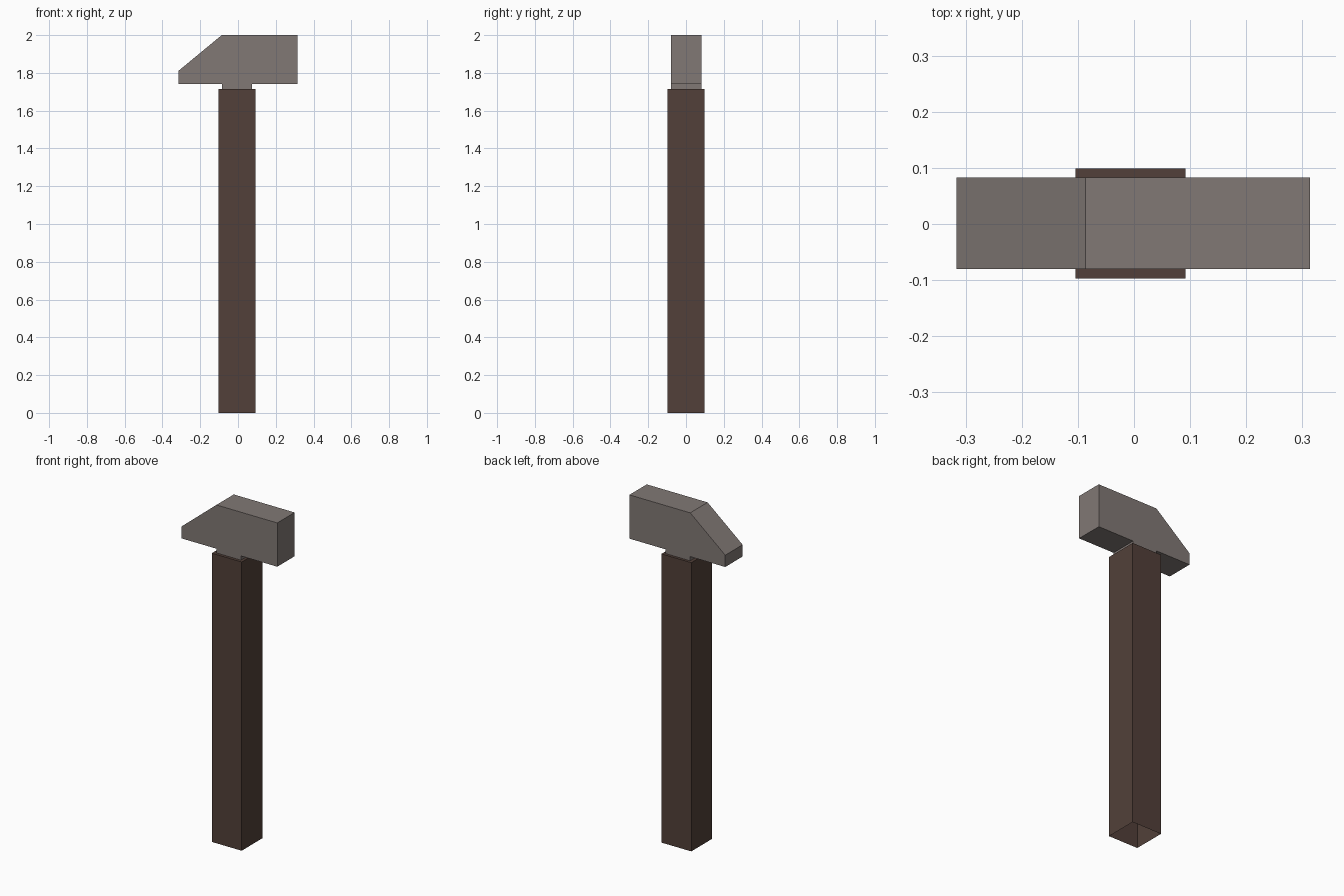
import bpy, bmesh
from mathutils import Vector

if "Cube" in bpy.data.objects:
    bpy.data.objects.remove(bpy.data.objects["Cube"])


def material(name, rgb):
    m = bpy.data.materials.new(name)
    m.diffuse_color = (*rgb, 1)
    m.use_nodes = True
    m.node_tree.nodes["Principled BSDF"].inputs["Base Color"].default_value = m.diffuse_color
    return m


def extruded(name, profile, y0, y1, mat, open_bottom=False):
    """Extrude an x-z profile from y0 to y1; optionally drop its lowest face."""
    bm = bmesh.new()
    face = bm.faces.new([bm.verts.new((x, y0, z)) for x, z in profile])
    ext = bmesh.ops.extrude_face_region(bm, geom=[face], use_keep_orig=True)
    moved = [v for v in ext["geom"] if isinstance(v, bmesh.types.BMVert)]
    bmesh.ops.translate(bm, verts=moved, vec=Vector((0, y1 - y0, 0)))
    bmesh.ops.recalc_face_normals(bm, faces=bm.faces[:])
    if open_bottom:
        low = min(bm.faces, key=lambda f: f.calc_center_median().z)
        bmesh.ops.delete(bm, geom=[low], context='FACES_ONLY')
    me = bpy.data.meshes.new(name)
    bm.to_mesh(me)
    bm.free()
    me.materials.append(mat)
    ob = bpy.data.objects.new(name, me)
    bpy.context.collection.objects.link(ob)
    return ob


wood = material("dark_wood", (0.084, 0.051, 0.041))
steel = material("steel", (0.22, 0.19, 0.178))

# Square handle, hollow and open at the bottom
extruded("handle", [(-0.104, 0), (0.092, 0), (0.092, 1.715), (-0.104, 1.715)],
         -0.097, 0.099, wood, open_bottom=True)

# Hammer head with sloped peen and short neck resting on the handle
extruded("hammer_head",
         [(-0.085, 1.715), (0.075, 1.715), (0.075, 1.74), (0.314, 1.74),
          (0.314, 2.0), (-0.086, 2.0), (-0.316, 1.81), (-0.316, 1.74),
          (-0.085, 1.74)],
         -0.08, 0.083, steel, open_bottom=True)
